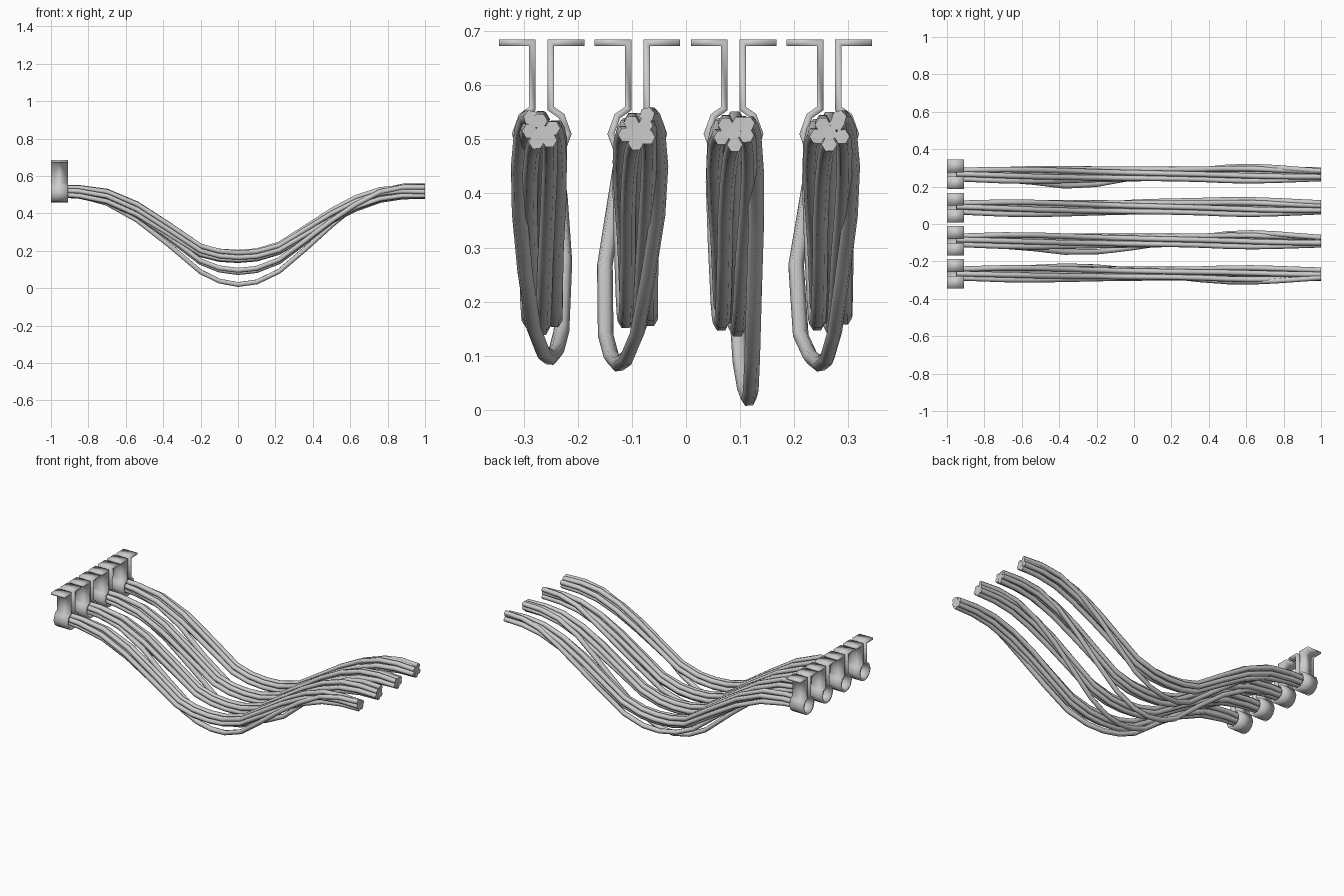
import bpy, bmesh, math, random

if "Cube" in bpy.data.objects:
    bpy.data.objects.remove(bpy.data.objects["Cube"])

random.seed(4)
CENTRES = [-0.267, -0.09, 0.088, 0.265]
RADIUS = 0.0145
XS = [-0.95, -0.85, -0.7, -0.54, -0.37, -0.2, -0.1, 0, 0.1, 0.22,
      0.36, 0.5, 0.63, 0.76, 0.88, 1.0]


def interp(keys, x):
    """Smooth (Catmull-Rom style) interpolation through (x, value) keys."""
    n = len(keys)
    i = 0
    while i < n - 2 and x > keys[i + 1][0]:
        i += 1

    def slope(j):
        a, b = keys[max(j - 1, 0)], keys[min(j + 1, n - 1)]
        return (b[1] - a[1]) / (b[0] - a[0])
    (x0, v0), (x1, v1) = keys[i], keys[i + 1]
    h = x1 - x0
    t = (x - x0) / h
    return ((2*t**3 - 3*t**2 + 1) * v0 + (t**3 - 2*t**2 + t) * h * slope(i)
            + (3*t**2 - 2*t**3) * v1 + (t**3 - t**2) * h * slope(i + 1))


# sagging centre line, bundle spread, and the sag of the loose strand
SAG = [(-1, .517), (-.85, .513), (-.7, .488), (-.54, .42), (-.37, .315),
       (-.2, .205), (0, .172), (.2, .205), (.4, .325), (.6, .44), (.8, .507), (1, .512)]
SPREAD = [(-1, .022), (-.6, .035), (-.2, .028), (0, .026), (.3, .026), (.6, .034), (1, .023)]
DROP = [(-1, 0), (-.6, -.025), (-.3, -.05), (0, -.08), (.3, -.055), (.6, -.01), (.8, .022), (1, .028)]
LOOSE_X = [-1, -.6, -.3, 0, .3, .6, 1]
LOOSE_Y = [[0, .03, .042, .016, -.025, -.043, -.02],
           [-.01, -.035, -.063, -.035, .012, .043, .018],
           [.01, .0, .006, .028, .036, .042, .025],
           [-.01, -.035, -.063, -.017, .018, .043, .018]]
LOOSE_SCALE = [0.95, 1.1, 1.9, 1.1]


def cables(name, paths):
    """Six-sided tubes along a list of paths, as one mesh."""
    cu = bpy.data.curves.new(name, 'CURVE')
    cu.dimensions = '3D'
    cu.bevel_depth = RADIUS
    cu.bevel_resolution = 1
    cu.use_fill_caps = True
    for path in paths:
        sp = cu.splines.new('POLY')
        sp.points.add(len(path) - 1)
        for p, co in zip(sp.points, path):
            p.co = (*co, 1)
    ob = bpy.data.objects.new(name, cu)
    bpy.context.collection.objects.link(ob)
    bpy.ops.object.select_all(action='DESELECT')
    ob.select_set(True)
    bpy.context.view_layer.objects.active = ob
    bpy.ops.object.convert(target='MESH')
    bpy.ops.object.shade_smooth_by_angle(angle=math.radians(62))


def bracket(name, cy):
    """Strap clamp: two flanges, two legs and a faceted ring."""
    half = [(-.079, .679), (-.017, .679), (-.017, .557), (-.037, .543),
            (-.049, .51), (-.039, .483), (-.02, .468)]
    prof = half + [(0, .465)] + [(-y, z) for y, z in reversed(half)]
    bm = bmesh.new()
    rows = [[bm.verts.new((x, cy + y, z)) for y, z in prof] for x in (-1.0, -0.91)]
    for i in range(len(prof) - 1):
        bm.faces.new((rows[0][i], rows[0][i+1], rows[1][i+1], rows[1][i]))
    me = bpy.data.meshes.new(name)
    bm.to_mesh(me)
    bm.free()
    ob = bpy.data.objects.new(name, me)
    bpy.context.collection.objects.link(ob)
    mod = ob.modifiers.new('thickness', 'SOLIDIFY')
    mod.thickness = 0.012
    mod.offset = 0
    mod.use_even_offset = True
    bpy.ops.object.select_all(action='DESELECT')
    ob.select_set(True)
    bpy.context.view_layer.objects.active = ob
    bpy.ops.object.shade_smooth_by_angle(angle=math.radians(40))


for k, cy in enumerate(CENTRES):
    bracket(f"clamp_bracket_{k+1}", cy)

    # twisted main strands: one core and five around it
    start = random.uniform(0, math.tau)
    turn = math.radians(random.uniform(80, 130))
    paths = [[(x, cy, interp(SAG, x)) for x in XS]]
    for s in range(5):
        wob = random.uniform(0.88, 1.1)
        path = []
        for x in XS:
            a = start + s * math.tau / 5 + turn * (x + 1) / 2
            r = interp(SPREAD, x) * wob
            path.append((x, cy + r * math.cos(a), interp(SAG, x) + 0.9 * r * math.sin(a)))
        paths.append(path)
    cables(f"cable_bundle_{k+1}", paths)

    # one slack strand hanging below the bundle
    dy = list(zip(LOOSE_X, LOOSE_Y[k]))
    loose = []
    for x in XS:
        d = interp(DROP, x)
        d *= LOOSE_SCALE[k] if d < 0 else (1.0, 1.2, .6, 1.0)[k]
        loose.append((x, cy + interp(dy, x), interp(SAG, x) + d))
    cables(f"slack_cable_{k+1}", [loose])
